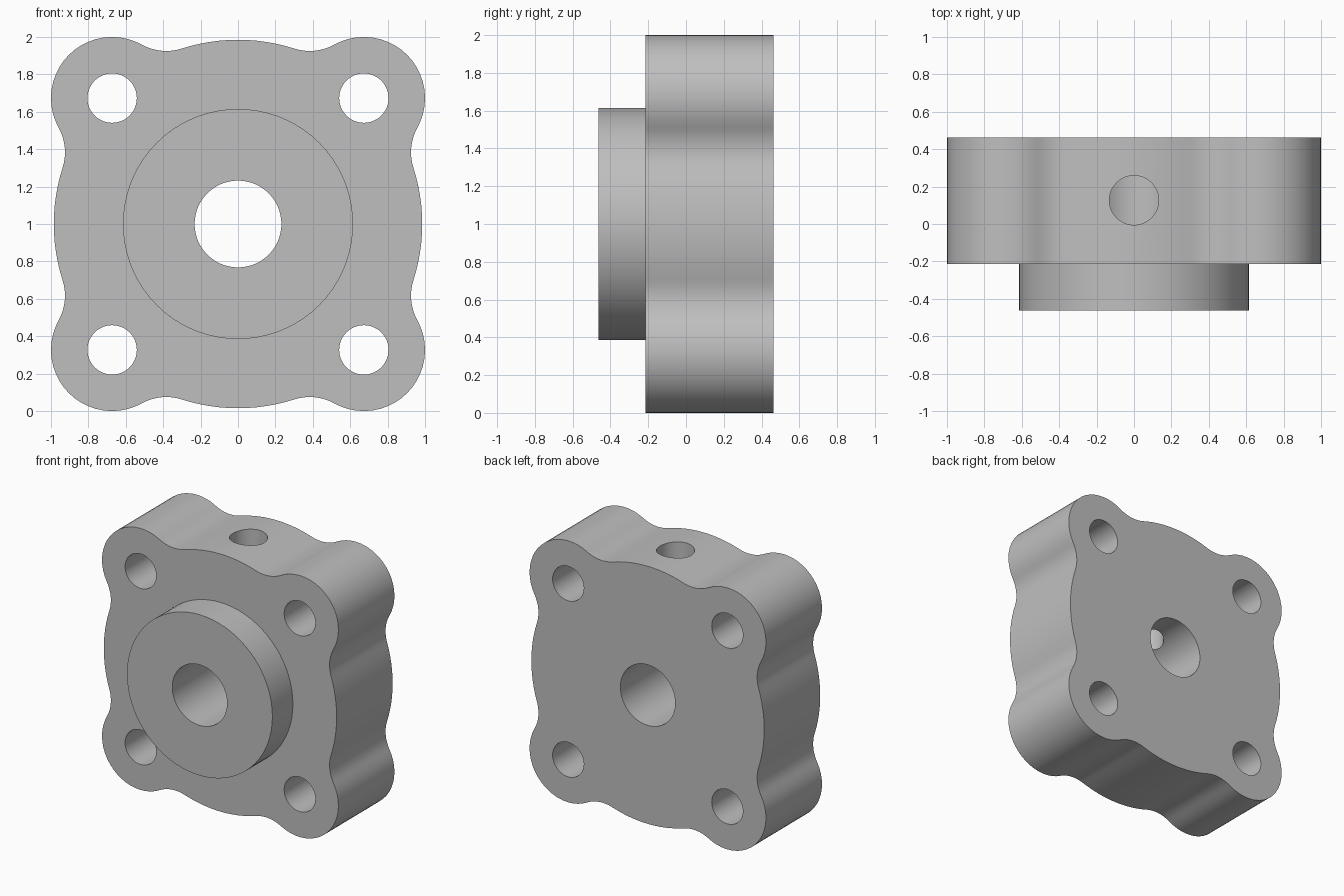
import bpy, bmesh, math
from mathutils import Matrix, Vector

if "Cube" in bpy.data.objects:
    bpy.data.objects.remove(bpy.data.objects["Cube"], do_unlink=True)

FRONT, STEP, BACK = -0.463, -0.215, 0.462   # depths along y
CORNER, LOBE_R = 0.673, 0.327               # bolt centres and corner lobes
DISC_R, FILLET_R = 0.985, 0.27              # bulging sides and hollows between

grey = bpy.data.materials.new("machined grey")
grey.use_nodes = True
grey.diffuse_color = (0.52, 0.52, 0.52, 1)
grey.node_tree.nodes["Principled BSDF"].inputs["Base Color"].default_value = grey.diffuse_color


def prism(name, outline, y0, y1):
    """Extrude an x-z outline along y."""
    bm = bmesh.new()
    face = bm.faces.new([bm.verts.new((x, y0, z + 1)) for x, z in outline])
    side = bmesh.ops.extrude_face_region(bm, geom=[face])["geom"]
    bmesh.ops.translate(bm, vec=(0, y1 - y0, 0),
                        verts=[v for v in side if isinstance(v, bmesh.types.BMVert)])
    bmesh.ops.recalc_face_normals(bm, faces=bm.faces)
    mesh = bpy.data.meshes.new(name)
    bm.to_mesh(mesh)
    bm.free()
    mesh.materials.append(grey)
    ob = bpy.data.objects.new(name, mesh)
    bpy.context.collection.objects.link(ob)
    return ob


def arc(centre, radius, start, end, steps):
    """Points on an arc, without its last point."""
    angles = [start + (end - start) * i / steps for i in range(steps)]
    return [centre + radius * Vector((math.cos(a), math.sin(a))) for a in angles]


def cylinder(name, x, z, radius, y0, y1, sides=64):
    return prism(name, arc(Vector((x, z)), radius, 0, math.tau, sides), y0, y1)


def combine(target, tool, operation):
    mod = target.modifiers.new(operation.lower(), "BOOLEAN")
    mod.object, mod.operation, mod.solver = tool, operation, "EXACT"
    bpy.context.view_layer.objects.active = target
    bpy.ops.object.modifier_apply(modifier=mod.name)
    bpy.data.objects.remove(tool, do_unlink=True)


def heading(v):
    return math.atan2(v.y, v.x)


# Flange outline: side bulge, hollow, corner lobe, hollow, repeated four times
bolt = Vector((CORNER, CORNER))
reach, gap, diag = DISC_R + FILLET_R, LOBE_R + FILLET_R, bolt.length
spread = math.acos((reach**2 + diag**2 - gap**2) / (2 * reach * diag))
a = math.pi / 4 - spread
low = reach * Vector((math.cos(a), math.sin(a)))
high = Vector((low.y, low.x))
quarter = (arc(Vector((0, 0)), DISC_R, -a, a, 12)
           + arc(low, FILLET_R, a + math.pi, heading(bolt - low), 8)
           + arc(bolt, LOBE_R, heading(low - bolt), heading(high - bolt), 20)
           + arc(high, FILLET_R, heading(bolt - high), -a - math.pi / 2, 8))
outline = [Matrix.Rotation(k * math.pi / 2, 2) @ p for k in range(4) for p in quarter]
flange = prism("flange_body", outline, STEP, BACK)

# Raised round boss on the front
combine(flange, cylinder("boss", 0, 0, 0.615, FRONT, STEP + 0.1, 72), "UNION")

# Central bore and four bolt holes, straight through
combine(flange, cylinder("bore_cutter", 0, 0, 0.232, -1, 1), "DIFFERENCE")
for sx in (-1, 1):
    for sz in (-1, 1):
        combine(flange, cylinder("bolt_cutter", sx * CORNER, sz * CORNER, 0.132, -1, 1, 48),
                "DIFFERENCE")

# Radial hole from the top down into the bore
port = cylinder("port_cutter", 0, -1, 0.132, -1.2, 0, 48)
port.data.transform(Matrix.Translation((0, 0.127, 1)) @ Matrix.Rotation(-math.pi / 2, 4, "X"))
combine(flange, port, "DIFFERENCE")

# Smooth walls with crisp rims
bpy.ops.object.select_all(action="DESELECT")
flange.select_set(True)
bpy.context.view_layer.objects.active = flange
bpy.ops.object.shade_smooth_by_angle(angle=math.radians(30))
